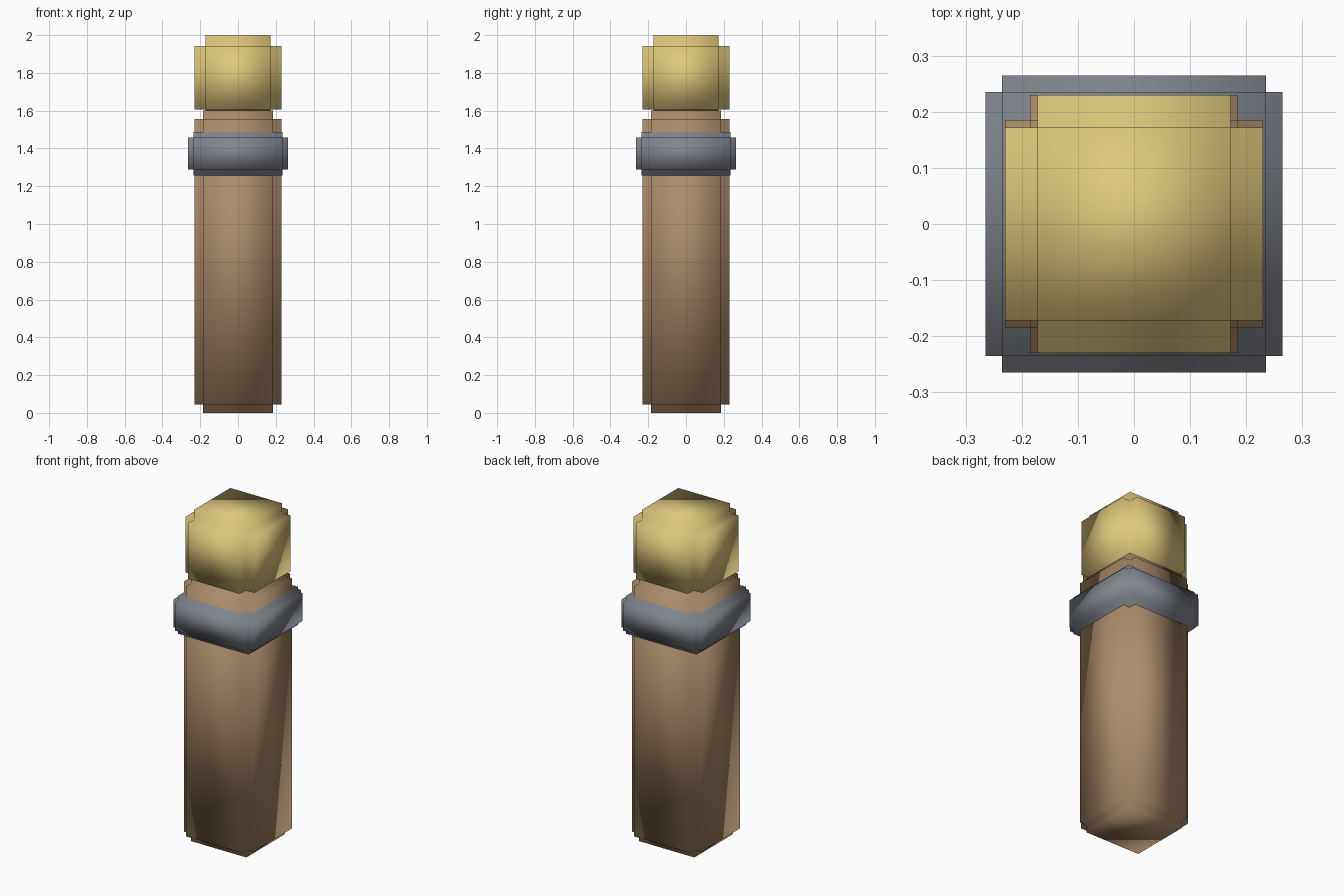
import bpy
import bmesh

cube = bpy.data.objects.get("Cube")
if cube:
    bpy.data.objects.remove(cube, do_unlink=True)


def make_material(name, color):
    mat = bpy.data.materials.new(name)
    mat.use_nodes = True
    mat.diffuse_color = (*color, 1)
    mat.node_tree.nodes["Principled BSDF"].inputs["Base Color"].default_value = (*color, 1)
    return mat


def notched_block(name, half_width, notch, bottom, top, mat):
    """Square block whose edges are all cut back by a square step."""
    bm = bmesh.new()
    bmesh.ops.create_cube(bm, size=2)
    core = half_width - notch
    middle, half_height = (bottom + top) / 2, (top - bottom) / 2
    for v in bm.verts:
        v.co.x *= core
        v.co.y *= core
        v.co.z = middle + v.co.z * (half_height - notch)
    # Push every side of the core outward on its own
    bm.normal_update()
    sides = bmesh.ops.extrude_discrete_faces(bm, faces=bm.faces[:])["faces"]
    for face in sides:
        offset = face.normal.copy() * notch
        bmesh.ops.translate(bm, vec=offset, verts=face.verts[:])
    bmesh.ops.recalc_face_normals(bm, faces=bm.faces[:])
    for face in bm.faces:
        face.smooth = True
    mesh = bpy.data.meshes.new(name)
    bm.to_mesh(mesh)
    bm.free()
    mesh.materials.append(mat)
    obj = bpy.data.objects.new(name, mesh)
    bpy.context.collection.objects.link(obj)
    return obj


wood = make_material("warm brown", (0.41, 0.26, 0.14))
metal = make_material("steel grey", (0.22, 0.235, 0.27))
gold = make_material("pale gold", (0.73, 0.57, 0.20))

# Long shaft, collar band and end cap
notched_block("shaft", 0.23, 0.045, 0.0, 1.602, wood)
notched_block("collar", 0.265, 0.03, 1.258, 1.488, metal)
notched_block("cap", 0.23, 0.058, 1.547, 2.0, gold)
